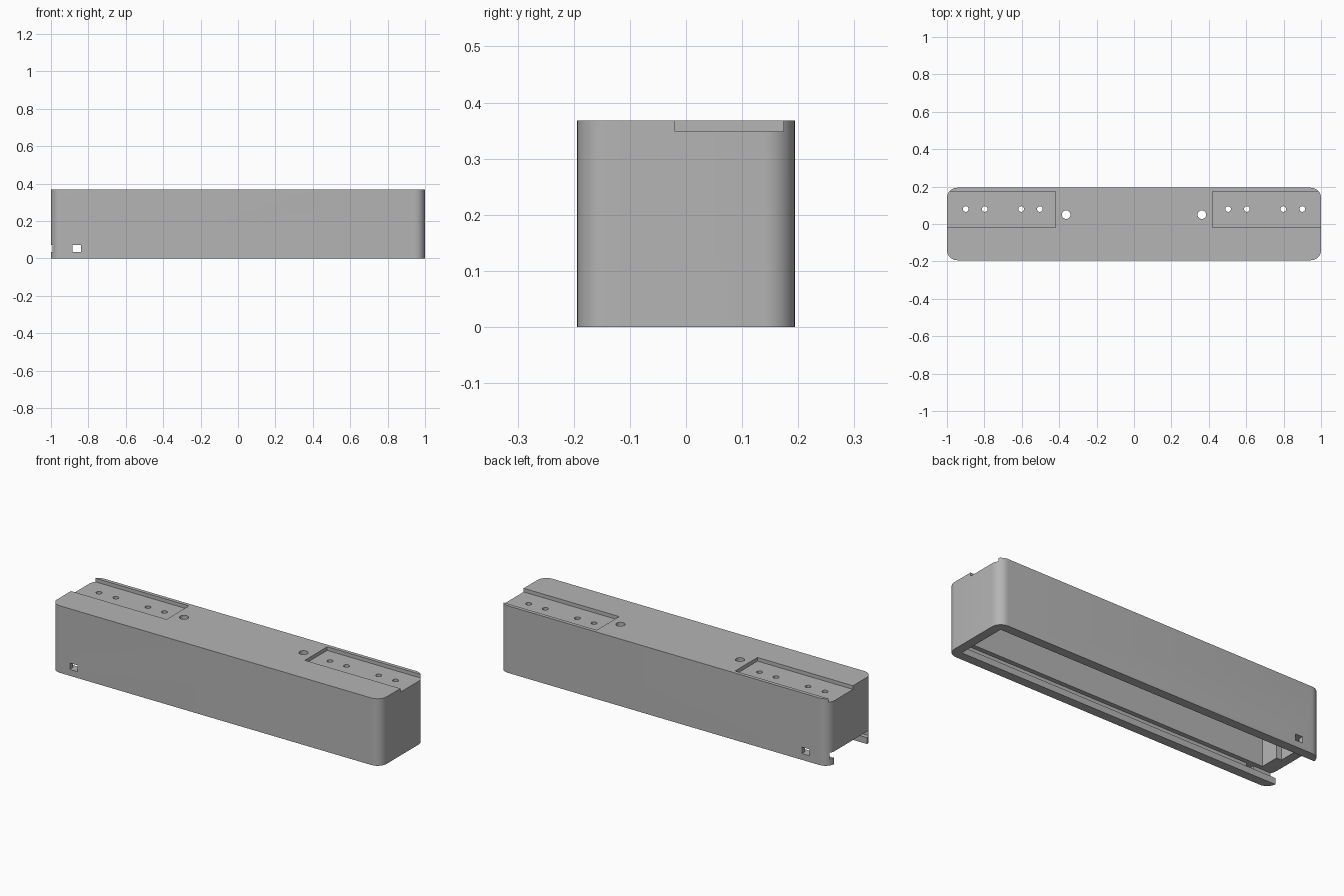
import bpy
import bmesh
from mathutils import Vector

cube = bpy.data.objects.get("Cube")
if cube:
    bpy.data.objects.remove(cube, do_unlink=True)

HALF_X, HALF_Y, HEIGHT = 1.0, 0.194, 0.368
WALL, CORNER = 0.05, 0.055
IN_X, IN_Y = HALF_X - WALL, HALF_Y - WALL
GROOVE_LOW, GROOVE_TOP = 0.035, 0.07

grey = bpy.data.materials.new("plain grey")
grey.use_nodes = True
grey.diffuse_color = (0.46, 0.46, 0.46, 1)
grey.node_tree.nodes["Principled BSDF"].inputs["Base Color"].default_value = (0.46, 0.46, 0.46, 1)


def add_object(name, bm):
    mesh = bpy.data.meshes.new(name)
    bm.to_mesh(mesh)
    bm.free()
    mesh.materials.append(grey)
    obj = bpy.data.objects.new(name, mesh)
    bpy.context.collection.objects.link(obj)
    return obj


def box(name, low, high, radius=0):
    """Box between two corners, with optional rounded upright edges."""
    low, high = Vector(low), Vector(high)
    bm = bmesh.new()
    bmesh.ops.create_cube(bm, size=1)
    for v in bm.verts:
        v.co = (low + high) / 2 + v.co * (high - low)
    if radius:
        upright = [e for e in bm.edges
                   if abs(e.verts[0].co.z - e.verts[1].co.z) > 0.01]
        bmesh.ops.bevel(bm, geom=upright, offset=radius, segments=10,
                        profile=0.5, affect='EDGES')
    return add_object(name, bm)


def cylinder(name, x, y, radius):
    bm = bmesh.new()
    bmesh.ops.create_cone(bm, cap_ends=True, segments=24, radius1=radius,
                          radius2=radius, depth=0.4)
    bmesh.ops.translate(bm, verts=bm.verts, vec=(x, y, HEIGHT))
    return add_object(name, bm)


def combine(target, tool, operation='DIFFERENCE'):
    """Apply a boolean and discard its tool."""
    mod = target.modifiers.new("cut", 'BOOLEAN')
    mod.operation, mod.object, mod.solver = operation, tool, 'EXACT'
    bpy.context.view_layer.objects.active = target
    bpy.ops.object.modifier_apply(modifier=mod.name)
    bpy.data.objects.remove(tool, do_unlink=True)


# Rounded body, hollow from below
body = box("housing", (-HALF_X, -HALF_Y, 0), (HALF_X, HALF_Y, HEIGHT), CORNER)
combine(body, box("cavity", (-IN_X, -IN_Y, -0.1), (IN_X, IN_Y, HEIGHT - 0.06)))

# Sliding lid groove and its open end
combine(body, box("groove", (-1.1, -IN_Y - 0.025, GROOVE_LOW),
                  (IN_X + 0.02, IN_Y + 0.025, GROOVE_TOP)))
combine(body, box("lid_entry", (-1.1, -IN_Y, -0.1), (-0.9, IN_Y, 0.05)))

# Latch window through both long walls
combine(body, box("latch_window", (-0.885, -0.3, GROOVE_LOW),
                  (-0.84, 0.3, GROOVE_TOP)))

# Recessed mounting seats and drilled holes in the top, at both ends
for side in (-1, 1):
    x0, x1 = sorted((side * 0.42, side * 1.1))
    combine(body, box("seat", (x0, -0.02, HEIGHT - 0.02), (x1, 0.174, 0.5)))
    for x in (0.503, 0.603, 0.798, 0.9):
        combine(body, cylinder("screw_hole", side * x, 0.08, 0.015))
    combine(body, cylinder("wire_hole", side * 0.363, 0.05, 0.023))

# Small inner rib by the open end
combine(body, box("rib", (-IN_X - 0.01, -IN_Y - 0.01, GROOVE_TOP),
                  (-0.92, -0.04, HEIGHT - 0.05)), 'UNION')

bpy.ops.object.select_all(action='DESELECT')
body.select_set(True)
bpy.context.view_layer.objects.active = body
bpy.ops.object.shade_smooth_by_angle(angle=0.5)
